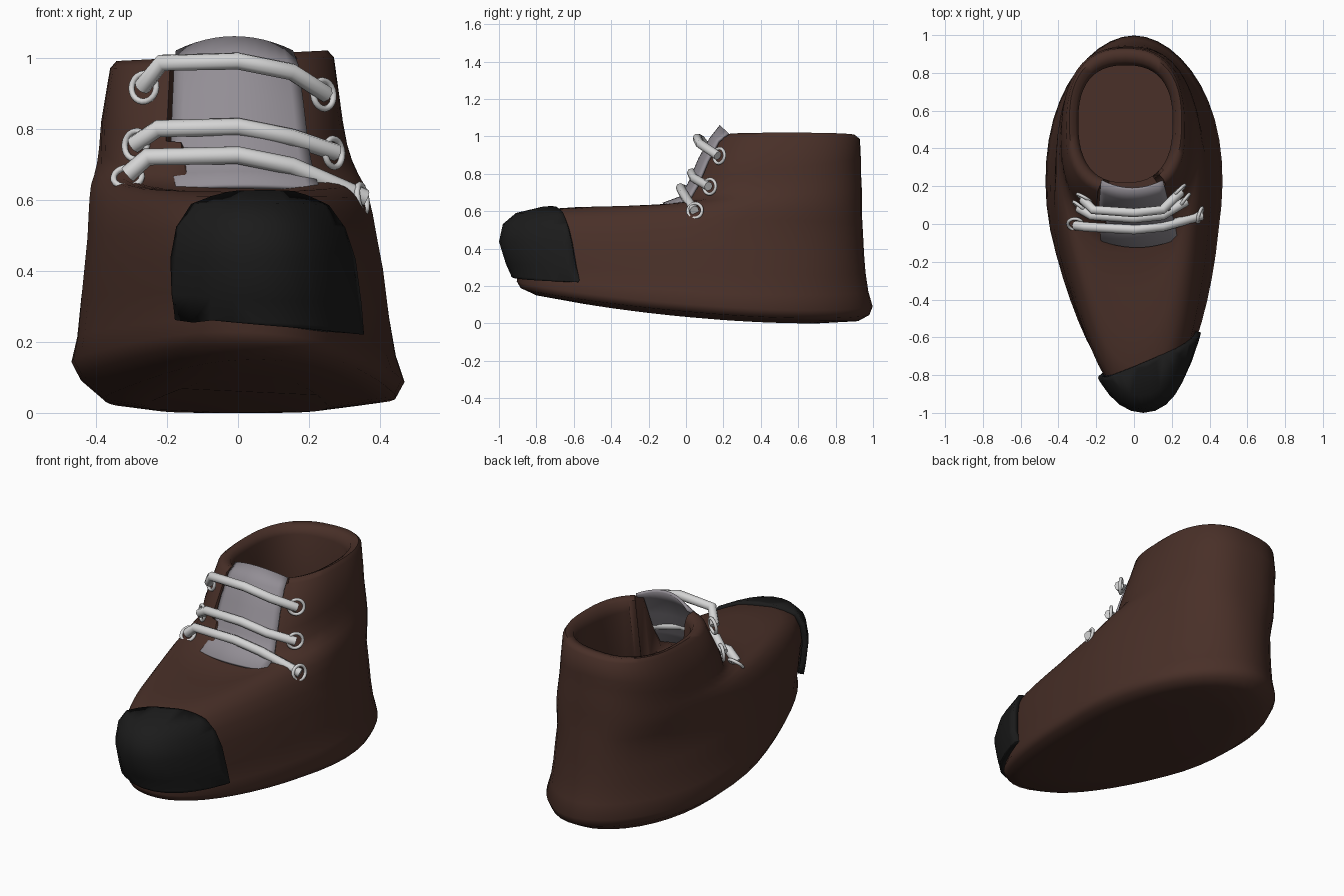
import bpy, bmesh, math
from mathutils import Vector
from mathutils.bvhtree import BVHTree

if "Cube" in bpy.data.objects:
    bpy.data.objects.remove(bpy.data.objects["Cube"])


def material(name, rgb):
    m = bpy.data.materials.new(name)
    m.diffuse_color = (*rgb, 1)
    m.use_nodes = True
    m.node_tree.nodes["Principled BSDF"].inputs["Base Color"].default_value = m.diffuse_color
    return m


BROWN = material("brown leather", (0.066, 0.029, 0.021))
BLACK = material("black toe", (0.011, 0.011, 0.011))
GREY = material("grey tongue", (0.29, 0.27, 0.30))
WHITE = material("white lace", (0.66, 0.66, 0.66))


def add_object(name, bm, mat, angle=60):
    me = bpy.data.meshes.new(name)
    bm.to_mesh(me)
    ob = bpy.data.objects.new(name, me)
    bpy.context.collection.objects.link(ob)
    me.materials.append(mat)
    bpy.ops.object.select_all(action='DESELECT')
    ob.select_set(True)
    bpy.context.view_layer.objects.active = ob
    bpy.ops.object.shade_smooth_by_angle(angle=math.radians(angle))
    return ob


def ramp(i, a, b):
    return min(1, max(0, (i - a) / (b - a)))


# Boot body: egg-shaped rings from the sole, over the vamp, up the shaft and inside
# (front y, front z, back y, back z, half width)
RINGS = [
    (-0.55, 0.105, 0.70, 0.00, 0.25),
    (-0.80, 0.15, 0.92, 0.012, 0.37),
    (-0.885, 0.19, 0.98, 0.045, 0.44),
    (-0.905, 0.225, 0.998, 0.09, 0.463),
    (-0.90, 0.26, 0.975, 0.17, 0.445),
    (-0.93, 0.33, 0.96, 0.27, 0.432),
    (-0.965, 0.44, 0.952, 0.37, 0.42),
    (-0.955, 0.52, 0.947, 0.47, 0.407),
    (-0.90, 0.575, 0.943, 0.54, 0.40),
    (-0.76, 0.61, 0.94, 0.60, 0.393),
    (-0.58, 0.622, 0.94, 0.66, 0.385),
    (-0.35, 0.618, 0.94, 0.72, 0.372),
    (-0.15, 0.622, 0.937, 0.78, 0.36),
    (-0.03, 0.66, 0.935, 0.83, 0.35),
    (0.03, 0.76, 0.935, 0.88, 0.34),
    (0.15, 0.985, 0.93, 0.985, 0.315),
    (0.175, 1.005, 0.905, 1.005, 0.297),
    (0.205, 0.99, 0.86, 0.995, 0.265),
    (0.22, 0.95, 0.84, 0.95, 0.25),
    (0.20, 0.60, 0.86, 0.55, 0.29),
    (0.00, 0.13, 0.87, 0.11, 0.33),
]
N = 48


def ring_point(i, j):
    yf, zf, yb, zb, w = RINGS[i]
    t = 2 * math.pi * j / N
    c, s = math.cos(t), math.sin(t)
    yc = 0.1 + 0.44 * ramp(i, 7, 16)          # where the ring is widest
    e = 1 - 0.2 * (ramp(i, 3, 9) if c > 0 else ramp(i, 10, 14))
    ce = math.copysign(abs(c) ** e, c)
    dx = w * math.copysign(abs(s) ** e, s)
    low = 1 - ramp(i, 10, 14)                 # tapered toe, fuller heel
    bend = abs(math.sin(2 * t)) * low
    dx *= 1 - (0.11 + 0.07 * ramp(i, 5, 9)) * bend if c < 0 else 1 + 0.08 * bend * (1 - ramp(i, 3, 7))
    y = yc + ce * ((yb - yc) if c > 0 else (yc - yf))
    f = (1 - c) / 2
    z = zb + (zf - zb) * (f * f if i < 5 else f)
    if 1 < i < 6:                             # slight sideways roll of the sole
        z -= 0.06 * dx
    if 14 < i < 18:                           # collar slightly higher on one side
        z += 0.05 * dx
    if i > 12 and c < 0 and abs(dx - 0.035) < 0.142:  # lacing gap
        z = min(z, 0.66)
    toe = 0.06 * max(0, -y / 0.95)
    return Vector((dx + toe - 0.045 * ramp(i, 3, 14), y, z))


bm = bmesh.new()
loops = [[bm.verts.new(ring_point(i, j)) for j in range(N)] for i in range(len(RINGS))]
for a, b in zip(loops, loops[1:]):
    for j in range(N):
        k = (j + 1) % N
        bm.faces.new((a[j], a[k], b[k], b[j]))
bm.faces.new(loops[0])
bm.faces.new(loops[-1])
bmesh.ops.recalc_face_normals(bm, faces=bm.faces)
add_object("boot_body", bm, BROWN)
surface = BVHTree.FromBMesh(bm)


# Toe cap: the toe of the body, trimmed by two planes and pushed outwards
def trim(point, normal):
    geom = bm.verts[:] + bm.edges[:] + bm.faces[:]
    bmesh.ops.bisect_plane(bm, geom=geom, plane_co=point, plane_no=normal, clear_outer=True)


trim((0, -0.68, 0), (-0.42, 1, 0.12))
trim((0, 0, 0.25), (-0.12, 0, -1))
bm.normal_update()
for v, n in [(v, v.normal.copy()) for v in bm.verts]:
    v.co += n * (0.035 - 0.02 * max(0, n.z))
cap = add_object("toe_cap", bm, BLACK)
bm.free()

# Tongue: curved sheet filling the lacing gap (y, z)
TONGUE = [(-0.125, 0.645), (-0.03, 0.68), (0.01, 0.75), (0.065, 0.88), (0.125, 0.99), (0.18, 1.06)]
COLS = 12
bm = bmesh.new()
rows = []
for r, (y, z) in enumerate(TONGUE):
    w, cx = 0.215 - 0.01 * r, 0.015 - 0.005 * r
    drop = 0.04 if r == len(TONGUE) - 1 else 0.01
    us = [2 * c / COLS - 1 for c in range(COLS + 1)]
    rows.append([bm.verts.new((cx + w * u, y + 0.045 * u * u, z - drop * u * u)) for u in us])
for a, b in zip(rows, rows[1:]):
    for c in range(COLS):
        bm.faces.new((a[c], a[c + 1], b[c + 1], b[c]))
tongue = add_object("tongue", bm, GREY)
bm.free()

for ob, depth in ((cap, 0.03), (tongue, 0.015)):
    solid = ob.modifiers.new("thickness", 'SOLIDIFY')
    solid.thickness = depth
    solid.offset = -1


# Laces and eyelet rings
def tube(name, points, radius):
    cu = bpy.data.curves.new(name, 'CURVE')
    cu.dimensions = '3D'
    cu.bevel_depth = radius
    cu.bevel_resolution = 2
    cu.use_fill_caps = True
    sp = cu.splines.new('POLY')
    sp.points.add(len(points) - 1)
    for p, co in zip(sp.points, points):
        p.co = (*co, 1)
    ob = bpy.data.objects.new(name, cu)
    bpy.context.collection.objects.link(ob)
    cu.materials.append(WHITE)


# each lace: left eyelet, middle height and depth, right eyelet
LACES = {
    "top": ((-0.27, 0.13, 0.92), (0.06, 0.99), (0.25, 0.17, 0.90)),
    "middle": ((-0.28, 0.10, 0.75), (0.03, 0.805), (0.28, 0.12, 0.735)),
    "lower": ((-0.31, 0.00, 0.655), (-0.03, 0.725), (0.335, 0.05, 0.595)),
}
for level, (left, (y, z), right) in LACES.items():
    path = [Vector(left), Vector((left[0] + 0.055, y + 0.015, z - 0.005)), Vector((0, y, z)),
            Vector((0.15, y + 0.015, z - 0.03)), Vector(right)]
    for end, side in ((0, "left"), (-1, "right")):
        loc, nor, _, _ = surface.find_nearest(path[end])
        loc = (loc + path[end]) / 2 + nor * 0.01
        nor = Vector((nor.x, nor.y - 0.15, nor.z * 0.3)).normalized()
        bpy.ops.mesh.primitive_torus_add(
            major_radius=0.04, minor_radius=0.009, major_segments=20, minor_segments=8,
            location=loc, rotation=nor.to_track_quat('Z', 'Y').to_euler())
        ring = bpy.context.object
        ring.name = f"{level}_{side}_eyelet"
        ring.data.materials.append(WHITE)
        bpy.ops.object.shade_smooth()
        path[end] = loc + nor * 0.01
    tube(f"{level}_lace", path, 0.025)
